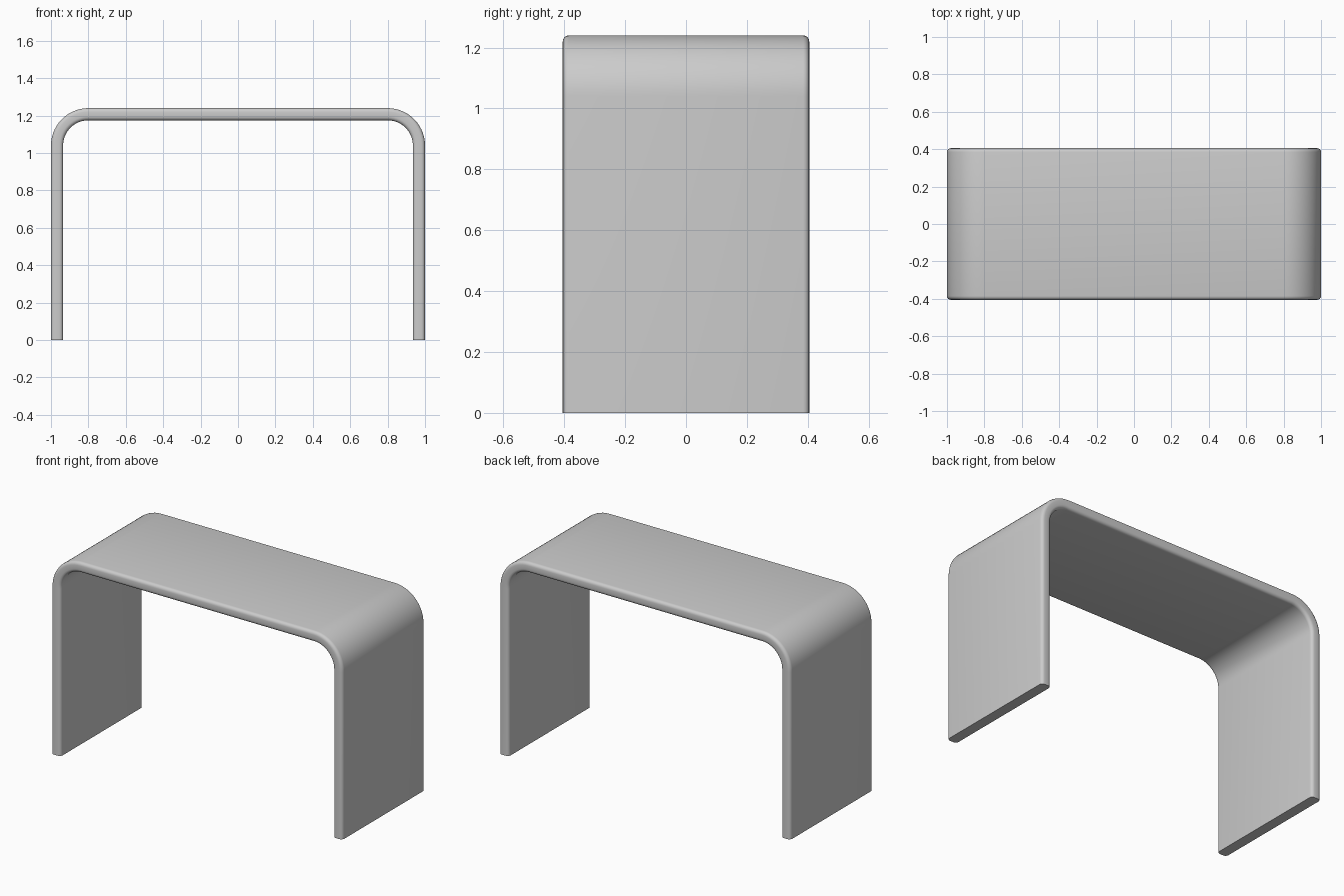
import bpy, bmesh, math
from mathutils import Vector

if "Cube" in bpy.data.objects:
    bpy.data.objects.remove(bpy.data.objects["Cube"])

W, H, T, D = 1.0, 1.24, 0.065, 0.405   # half width, height, thickness, half depth
R, EDGE = 0.2, 0.02                    # outer bend radius, edge rounding
BEND, ROUND = 14, 4                    # segments

# Path along the outer surface: (point, outward normal)
path = [(Vector((-W, 0, 0)), Vector((-1, 0, 0)))]
for cx, start in ((-W + R, 180), (W - R, 90)):
    for i in range(BEND + 1):
        a = math.radians(start - 90 * i / BEND)
        n = Vector((math.cos(a), 0, math.sin(a)))
        path.append((Vector((cx, 0, H - R)) + n * R, n))
path.append((Vector((W, 0, 0)), Vector((1, 0, 0))))

# Board cross-section with rounded corners: (across depth, offset from outer surface)
section = []
for sy, sz, start in ((1, 1, 0), (-1, 1, 90), (-1, -1, 180), (1, -1, 270)):
    for i in range(ROUND + 1):
        a = math.radians(start + 90 * i / ROUND)
        section.append((sy * (D - EDGE) + EDGE * math.cos(a),
                        -T / 2 + sz * (T / 2 - EDGE) + EDGE * math.sin(a)))

# Sweep the section along the path and cap the feet
bm = bmesh.new()
rings = [[bm.verts.new(p + n * o + Vector((0, y, 0))) for y, o in section]
         for p, n in path]
for r0, r1 in zip(rings, rings[1:]):
    for i in range(len(section)):
        j = (i + 1) % len(section)
        bm.faces.new((r0[i], r0[j], r1[j], r1[i]))
bm.faces.new(rings[0])
bm.faces.new(rings[-1])
bmesh.ops.recalc_face_normals(bm, faces=bm.faces)

mesh = bpy.data.meshes.new("bent_table")
bm.to_mesh(mesh)
bm.free()
table = bpy.data.objects.new("bent_table", mesh)
bpy.context.collection.objects.link(table)
bpy.context.view_layer.objects.active = table
table.select_set(True)
bpy.ops.object.shade_smooth_by_angle(angle=math.radians(35))
